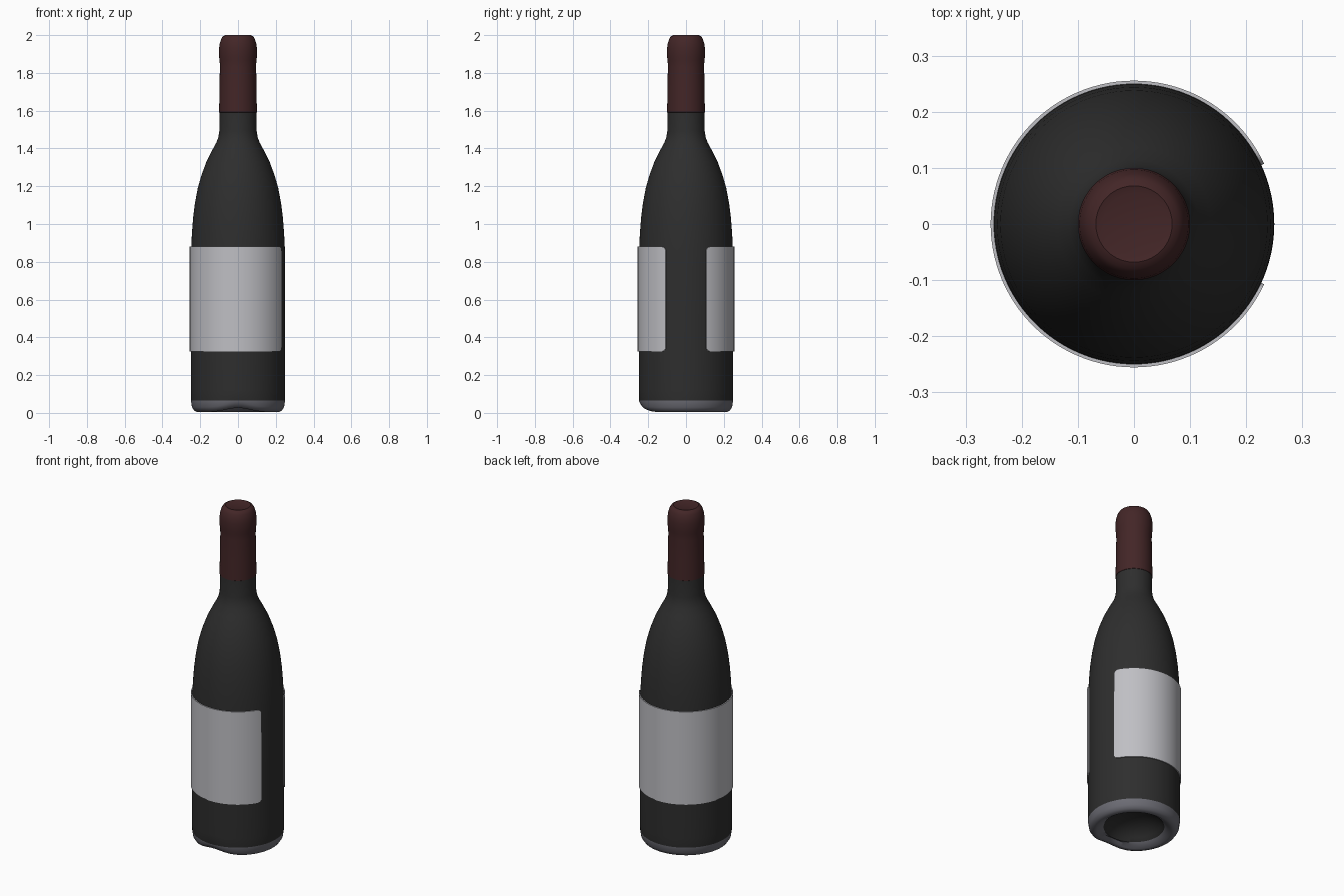
import bpy, bmesh, math

if "Cube" in bpy.data.objects:
    bpy.data.objects.remove(bpy.data.objects["Cube"])

SEG = 96


def material(name, rgb):
    m = bpy.data.materials.new(name)
    m.diffuse_color = (*rgb, 1)
    m.use_nodes = True
    m.node_tree.nodes["Principled BSDF"].inputs["Base Color"].default_value = m.diffuse_color
    return m


glass = material("dark glass", (0.027, 0.027, 0.027))
foil = material("dark red foil", (0.056, 0.019, 0.020))
paper = material("light grey paper", (0.52, 0.52, 0.55))
base_grey = material("grey base", (0.15, 0.15, 0.175))


def finish(bm, name, mats, angle=35):
    bmesh.ops.recalc_face_normals(bm, faces=bm.faces)
    me = bpy.data.meshes.new(name)
    bm.to_mesh(me)
    bm.free()
    ob = bpy.data.objects.new(name, me)
    bpy.context.collection.objects.link(ob)
    for m in mats:
        me.materials.append(m)
    bpy.ops.object.select_all(action='DESELECT')
    ob.select_set(True)
    bpy.context.view_layer.objects.active = ob
    bpy.ops.object.shade_smooth_by_angle(angle=math.radians(angle))
    return ob


def lathe(profile):
    """Spin (radius, z) points round the z axis."""
    bm = bmesh.new()
    vs = [bm.verts.new((r, 0, z)) for r, z in profile]
    edges = [bm.edges.new(p) for p in zip(vs, vs[1:])]
    bmesh.ops.spin(bm, geom=vs + edges, axis=(0, 0, 1), cent=(0, 0, 0),
                   angle=2 * math.pi, steps=SEG)
    bmesh.ops.remove_doubles(bm, verts=bm.verts, dist=0.0002)
    return bm


# Glass body: hollow under the base, straight wall, sloping shoulder, neck
bm = lathe([(0, 0.11), (0.06, 0.105), (0.12, 0.08), (0.15, 0.05), (0.165, 0.03),
            (0.18, 0.018), (0.20, 0.006), (0.215, 0.004), (0.232, 0.012), (0.244, 0.03), (0.249, 0.065),
            (0.25, 0.12), (0.25, 0.5), (0.249, 0.85), (0.244, 0.95),
            (0.238, 1.03), (0.228, 1.11), (0.213, 1.19), (0.193, 1.26),
            (0.167, 1.33), (0.137, 1.39), (0.115, 1.43), (0.104, 1.46),
            (0.099, 1.49), (0.098, 1.61), (0, 1.61)])
for f in bm.faces:
    c = f.calc_center_median()
    if c.z < 0.065 and math.hypot(c.x, c.y) > 0.168:
        f.material_index = 1
# Worn dip in the front of the base rim
for v in bm.verts:
    if v.co.z < 0.04 and v.co.y < 0 and math.hypot(v.co.x, v.co.y) > 0.17:
        v.co.z += 0.022 * math.exp(-(v.co.x / 0.09) ** 2)
finish(bm, "bottle_body", [glass, base_grey])

# Foil capsule with rounded lip
bm = lathe([(0.097, 1.59), (0.1, 1.592), (0.098, 1.72), (0.096, 1.83),
            (0.097, 1.865), (0.1, 1.885), (0.1, 1.93), (0.097, 1.955),
            (0.089, 1.98), (0.08, 1.994), (0.068, 2.0), (0.055, 1.996), (0, 1.995)])
finish(bm, "foil_capsule", [foil])

# Wrap-around label, open towards +x, with small rounded corners
R, Z0, Z1, CORNER = 0.2495, 0.325, 0.88, 0.025
gap = math.asin(0.105 / 0.25)
span = 2 * math.pi - 2 * gap
edge = [0, 0.002, 0.007, 0.015, 0.025]
arc = R * span
n = 90
dists = edge + [0.025 + (arc - 0.05) * i / n for i in range(1, n)] + [arc - d for d in reversed(edge)]
bm = bmesh.new()
cols = []
for d in dists:
    k = max(0, CORNER - min(d, arc - d))
    inset = CORNER - math.sqrt(max(0, CORNER ** 2 - k ** 2))
    a = gap + d / R
    cols.append([bm.verts.new((R * math.cos(a), R * math.sin(a), z))
                 for z in (Z0 + inset, Z1 - inset)])
for a, b in zip(cols, cols[1:]):
    bm.faces.new((a[0], b[0], b[1], a[1]))
# Give the paper its thickness
outer = bmesh.ops.extrude_face_region(bm, geom=bm.faces[:])
for v in outer["geom"]:
    if isinstance(v, bmesh.types.BMVert):
        v.co.x *= 0.2555 / R
        v.co.y *= 0.2555 / R
inner = [f for f in bm.faces if all(math.hypot(v.co.x, v.co.y) < 0.252 for v in f.verts)]
if not inner:
    base = [c[0] for c in cols]
    for a, b in zip(cols, cols[1:]):
        bm.faces.new((a[1], b[1], b[0], a[0]))
finish(bm, "label", [paper])
